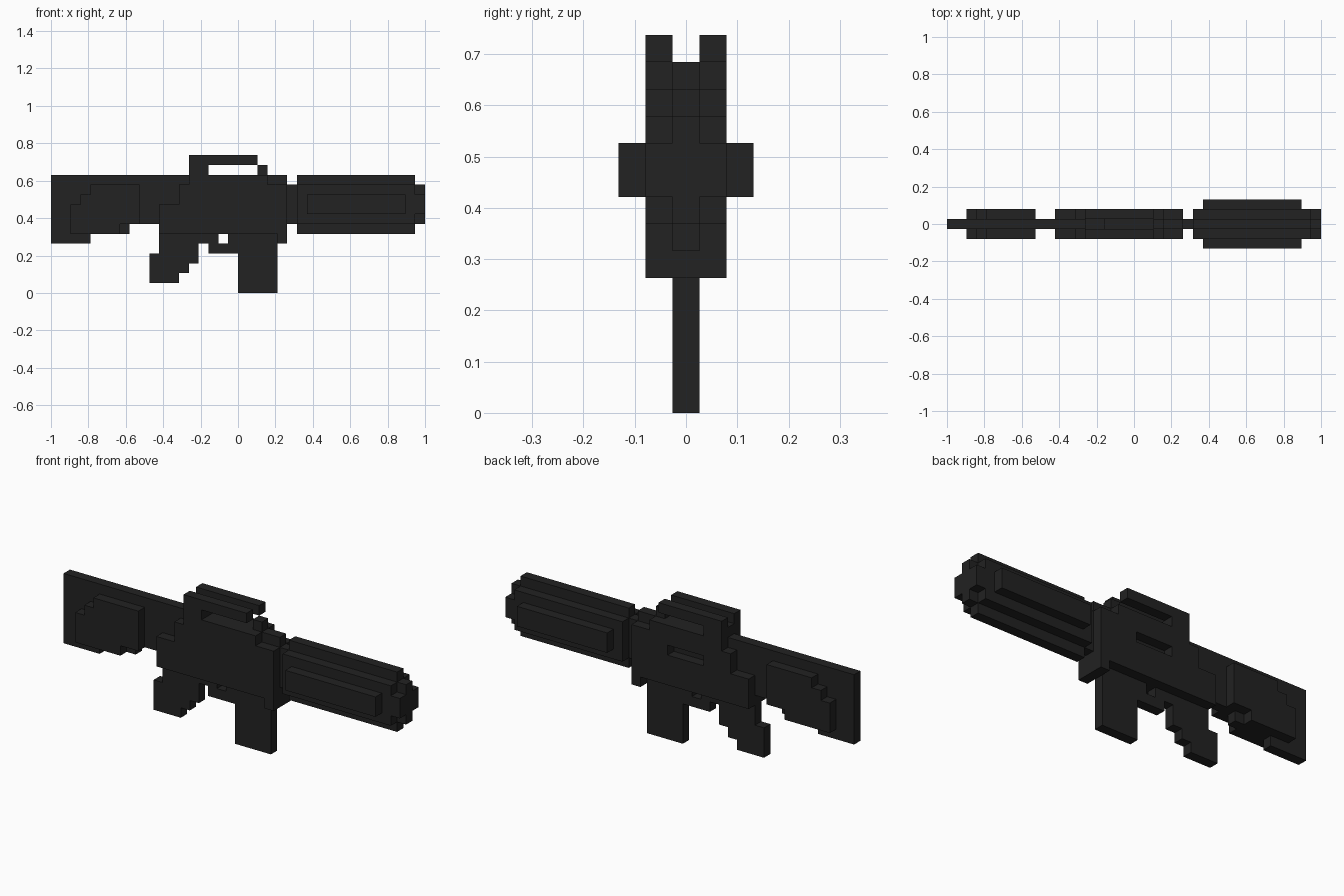
import bpy, bmesh, math

cube = bpy.data.objects.get("Cube")
if cube:
    bpy.data.objects.remove(cube, do_unlink=True)

U = 2 / 38  # size of one block

mat = bpy.data.materials.new("gunmetal black")
mat.use_nodes = True
COLOR = (0.016, 0.016, 0.016, 1)
mat.diffuse_color = COLOR
bsdf = mat.node_tree.nodes["Principled BSDF"]
bsdf.inputs["Base Color"].default_value = COLOR
bsdf.inputs["Roughness"].default_value = 0.8

MID, SIDES, OUTER = (0,), (-1, 1), (-2, 2)

# Each part: (layers across y, column start, column end, row start, row end)
PARTS = {
    "stock": [(MID, 0, 4, 5, 12), (MID, 4, 8, 6, 12), (MID, 8, 11, 7, 12)],
    "stock_cheek_pads": [(SIDES, 2, 7, 6, 7), (SIDES, 2, 9, 7, 9),
                         (SIDES, 3, 9, 9, 10), (SIDES, 4, 9, 10, 11)],
    "receiver": [(MID, 11, 24, 6, 12), (MID, 11, 17, 5, 6), (MID, 18, 24, 5, 6),
                 (SIDES, 11, 24, 6, 9), (SIDES, 13, 24, 9, 11),
                 (SIDES, 14, 22, 11, 12), (SIDES, 23, 24, 5, 6)],
    "carry_handle": [(MID + SIDES, 14, 16, 12, 13), (SIDES, 14, 21, 13, 14)],
    "rear_sight": [(MID, 21, 22, 12, 13)],
    "grip": [(MID, 11, 15, 4, 5), (MID, 10, 15, 3, 4),
             (MID, 10, 14, 2, 3), (MID, 10, 13, 1, 2)],
    "trigger_guard": [(MID, 16, 19, 4, 5)],
    "magazine": [(MID, 19, 23, 0, 5)],
    "barrel_neck": [(MID, 24, 25, 7, 11)],
    "barrel_shroud": [(MID, 25, 37, 6, 12), (SIDES, 25, 37, 7, 11)],
    "shroud_rails": [(OUTER, 26, 36, 8, 10)],
    "muzzle": [(MID, 37, 38, 7, 11), (SIDES, 37, 38, 8, 10)],
}
# Ejection port recessed into the back of the receiver
PORT = {(c, 1, 9) for c in range(16, 20)}


def blocks(boxes):
    return {(c, k, r) for layers, c0, c1, r0, r1 in boxes for k in layers
            for c in range(c0, c1) for r in range(r0, r1)} - PORT


cells = {name: blocks(boxes) for name, boxes in PARTS.items()}
filled = set().union(*cells.values())


def build(name, part):
    """Skin the outer faces of a part's blocks and merge flat areas."""
    bm = bmesh.new()
    verts = {}

    def vert(p):
        if p not in verts:
            verts[p] = bm.verts.new((-1 + p[0] * U, (p[1] - 0.5) * U, p[2] * U))
        return verts[p]

    for cell in sorted(part):
        for axis in range(3):
            a, b = (axis + 1) % 3, (axis + 2) % 3
            for step in (0, 1):
                near = list(cell)
                near[axis] += 2 * step - 1
                if tuple(near) in filled:
                    continue
                ring = []
                for da, db in ((0, 0), (1, 0), (1, 1), (0, 1)):
                    p = list(cell)
                    p[axis] += step
                    p[a] += da
                    p[b] += db
                    ring.append(vert(tuple(p)))
                bm.faces.new(ring if step else ring[::-1])
    bmesh.ops.dissolve_limit(bm, angle_limit=math.radians(1),
                             verts=bm.verts[:], edges=bm.edges[:])
    mesh = bpy.data.meshes.new(name)
    bm.to_mesh(mesh)
    bm.free()
    mesh.materials.append(mat)
    obj = bpy.data.objects.new(name, mesh)
    bpy.context.collection.objects.link(obj)


for name, part in cells.items():
    build(name, part)
